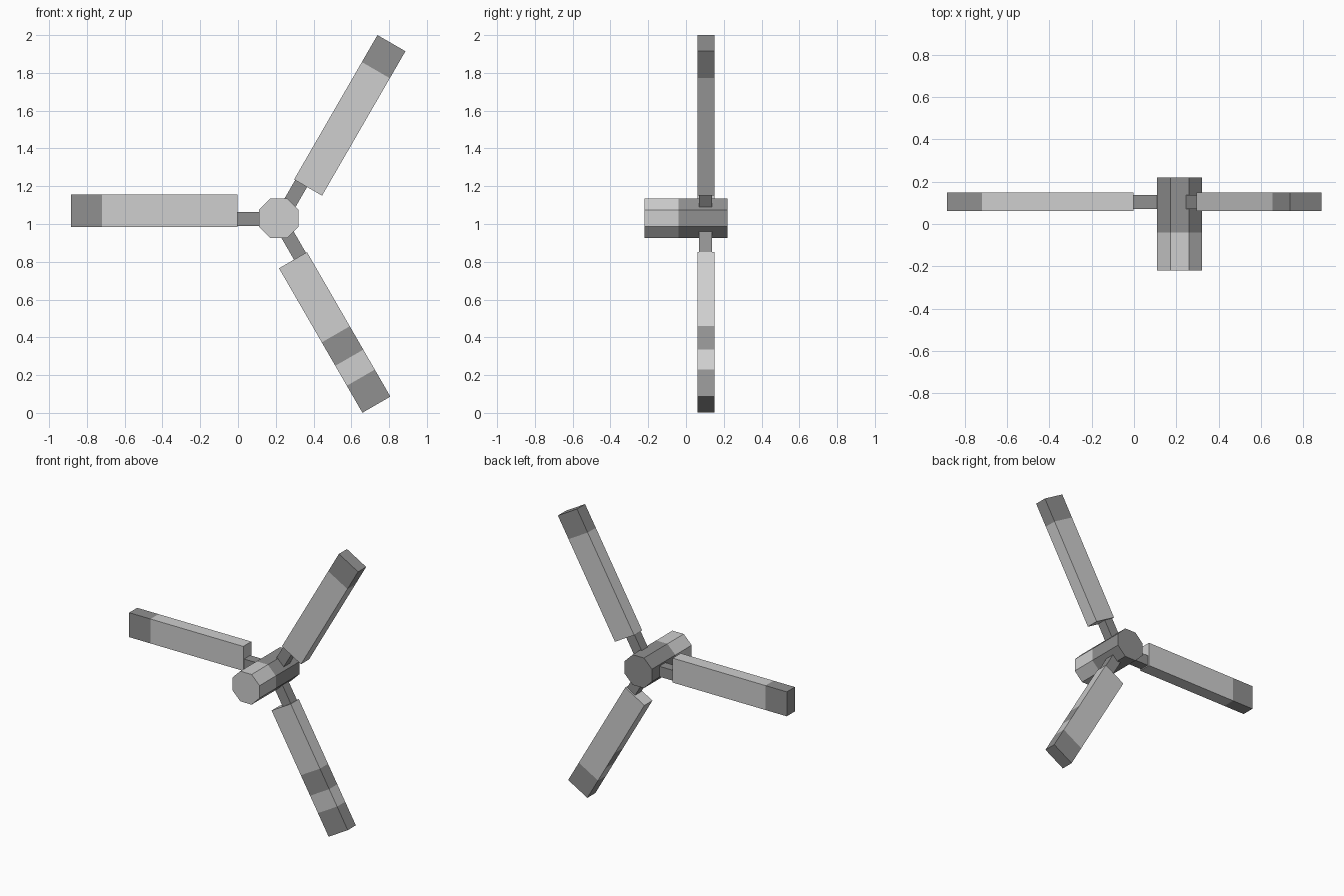
import bpy, bmesh, math
from mathutils import Matrix, Vector

if "Cube" in bpy.data.objects:
    bpy.data.objects.remove(bpy.data.objects["Cube"])


def make_material(name, value):
    mat = bpy.data.materials.new(name)
    mat.use_nodes = True
    colour = (value, value, value, 1.0)
    mat.diffuse_color = colour
    mat.node_tree.nodes["Principled BSDF"].inputs["Base Color"].default_value = colour
    return mat


MATERIALS = [make_material("light grey", 0.62), make_material("dark grey", 0.28)]
LIGHT, DARK = 0, 1
ROTOR_CENTRE = Vector((0.22, 0.0, 1.0235))
HUB_CENTRE = Vector((0.2155, 0.0, 1.0305))


def add_prism(name, profile, stations, rule, transform):
    """Extrude a (y, z) profile along x through the stations; rule(centre, normal) picks a material."""
    bm = bmesh.new()
    rings = [[bm.verts.new((x, y, z)) for y, z in profile] for x in stations]
    count = len(profile)
    for a, b in zip(rings, rings[1:]):
        for i in range(count):
            j = (i + 1) % count
            bm.faces.new((a[i], a[j], b[j], b[i]))
    bm.faces.new(rings[0])
    bm.faces.new(rings[-1])
    bmesh.ops.recalc_face_normals(bm, faces=bm.faces[:])
    bm.normal_update()
    for face in bm.faces:
        face.material_index = rule(face.calc_center_median(), face.normal)
    bm.transform(transform)
    mesh = bpy.data.meshes.new(name)
    bm.to_mesh(mesh)
    bm.free()
    for mat in MATERIALS:
        mesh.materials.append(mat)
    obj = bpy.data.objects.new(name, mesh)
    bpy.context.collection.objects.link(obj)


def rectangle(y0, y1, z0, z1):
    return [(y0, z0), (y1, z0), (y1, z1), (y0, z1)]


# Octagonal hub with a light nose, its long axis along y
radius = 0.1055 / math.cos(math.pi / 8)
octagon = [(radius * math.cos(math.pi / 8 + i * math.pi / 4),
            radius * math.sin(math.pi / 8 + i * math.pi / 4)) for i in range(8)]
add_prism("hub", octagon, [-0.22, -0.04, 0.22],
          lambda c, n: LIGHT if c.x < -0.04 else DARK,
          Matrix.Translation(HUB_CENTRE) @ Matrix.Rotation(math.pi / 2, 4, "Z"))


# Blades have dark tips; the lower one also has a band on its front and edges
def plain_rule(c, n):
    return DARK if c.x > 0.94 else LIGHT


def banded_rule(c, n):
    band = 0.675 < c.x < 0.818 and n.y < 0.5
    return DARK if band or c.x > 0.94 else LIGHT


blade_profile = rectangle(0.061, 0.15, -0.1315, 0.0395)
shaft_profile = rectangle(0.07, 0.138, -0.04, 0.033)
for side, angle in (("upper", -60), ("right", 180), ("lower", 60)):
    place = Matrix.Translation(ROTOR_CENTRE) @ Matrix.Rotation(math.radians(angle), 4, "Y")
    banded = side == "lower"
    stations = [0.222, 0.675, 0.818, 0.94, 1.105] if banded else [0.222, 0.94, 1.105]
    add_prism(side + "_blade", blade_profile, stations,
              banded_rule if banded else plain_rule, place)
    # Short shaft joining the blade to the hub
    add_prism(side + "_shaft", shaft_profile, [0.02, 0.225], lambda c, n: DARK, place)
